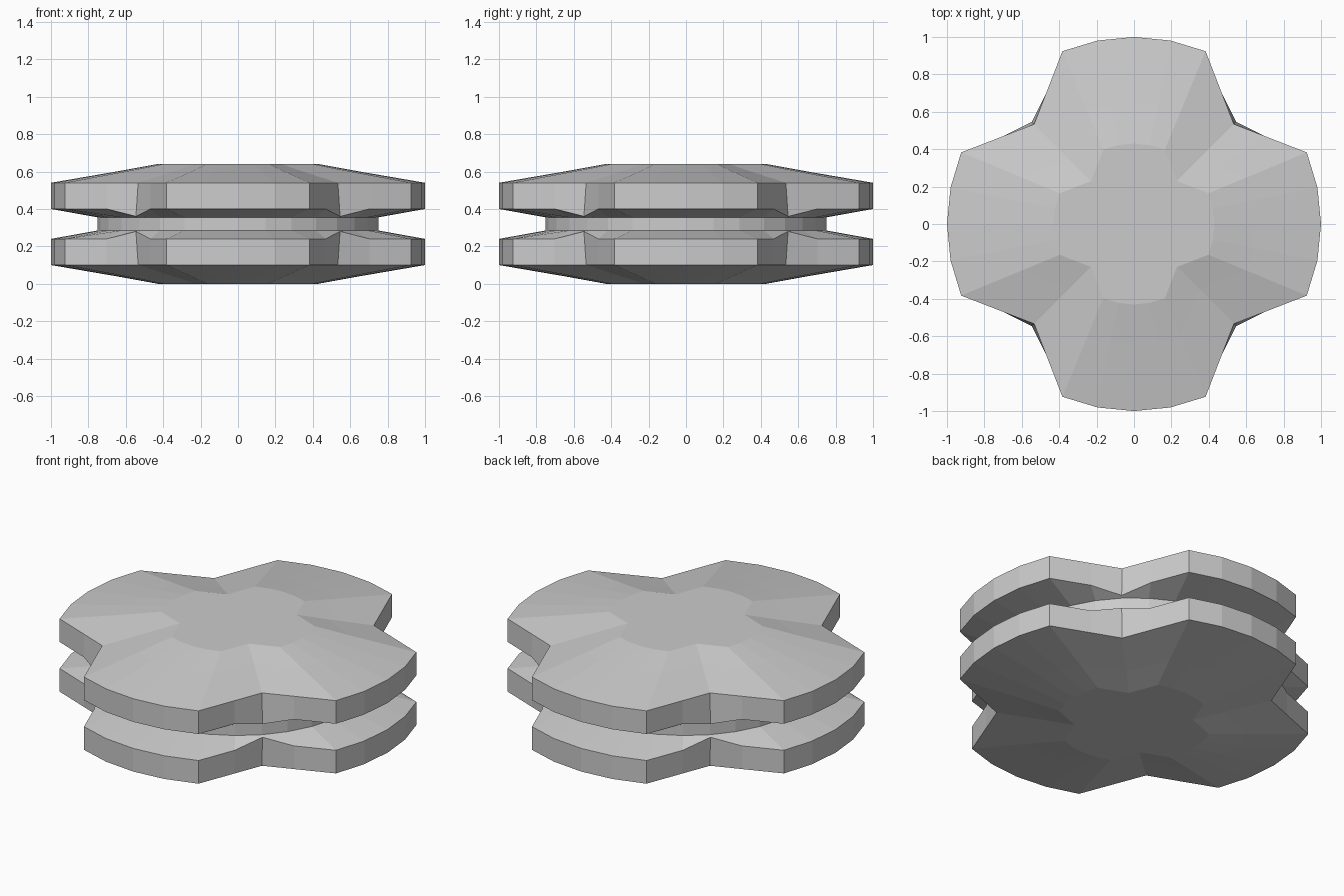
import bpy, bmesh
from math import cos, sin, radians

cube = bpy.data.objects.get("Cube")
if cube:
    bpy.data.objects.remove(cube, do_unlink=True)

grey = bpy.data.materials.new("plain grey")
grey.use_nodes = True
colour = (0.6, 0.6, 0.6, 1)
grey.diffuse_color = colour
grey.node_tree.nodes["Principled BSDF"].inputs["Base Color"].default_value = colour

SEGMENTS = 32
MID = 0.32  # height of the mirror plane
LOBES = [1, 1, 1, 0.844, 0.755, 0.844, 1, 1]  # one quarter of the four-lobed outline


def ring(bm, size, z, notch_size=None, notch_z=None, lobed=True):
    """Ring of vertices; the four notch corners may differ from the rest."""
    verts = []
    for i in range(SEGMENTS):
        a = radians(360 * i / SEGMENTS)
        r, h = size * (LOBES[i % 8] if lobed else 1), z
        if i % 8 == 4 and notch_size:
            r, h = notch_size, notch_z
        verts.append(bm.verts.new((r * cos(a), r * sin(a), h)))
    return verts


def bridge(bm, a, b):
    for i in range(SEGMENTS):
        j = (i + 1) % SEGMENTS
        bm.faces.new((a[i], a[j], b[j], b[i]))


def finish(bm, name):
    bmesh.ops.recalc_face_normals(bm, faces=bm.faces)
    mesh = bpy.data.meshes.new(name)
    bm.to_mesh(mesh)
    bm.free()
    mesh.materials.append(grey)
    obj = bpy.data.objects.new(name, mesh)
    bpy.context.collection.objects.link(obj)


# Upper and lower lobed discs, mirror images of each other
for name, side in (("upper_disc", 1), ("lower_disc", -1)):
    bm = bmesh.new()
    rings = [
        ring(bm, 0.43, 0.32),                # flat cap
        ring(bm, 0.65, 0.28),                # shoulder
        ring(bm, 1.0, 0.22),                 # rim, outer edge
        ring(bm, 1.0, 0.08, 0.772, 0.04),    # rim, inner edge
        ring(bm, 0.75, 0.035, lobed=False),  # meets the hub
    ]
    for a, b in zip(rings, rings[1:]):
        bridge(bm, a, b)
    bm.faces.new(rings[0])
    bm.faces.new(rings[-1])
    for v in bm.verts:
        v.co.z = MID + side * v.co.z
    finish(bm, name)

# Round hub in the groove between the discs
bm = bmesh.new()
low = ring(bm, 0.75, MID - 0.035, lobed=False)
high = ring(bm, 0.75, MID + 0.035, lobed=False)
bridge(bm, low, high)
finish(bm, "hub")
